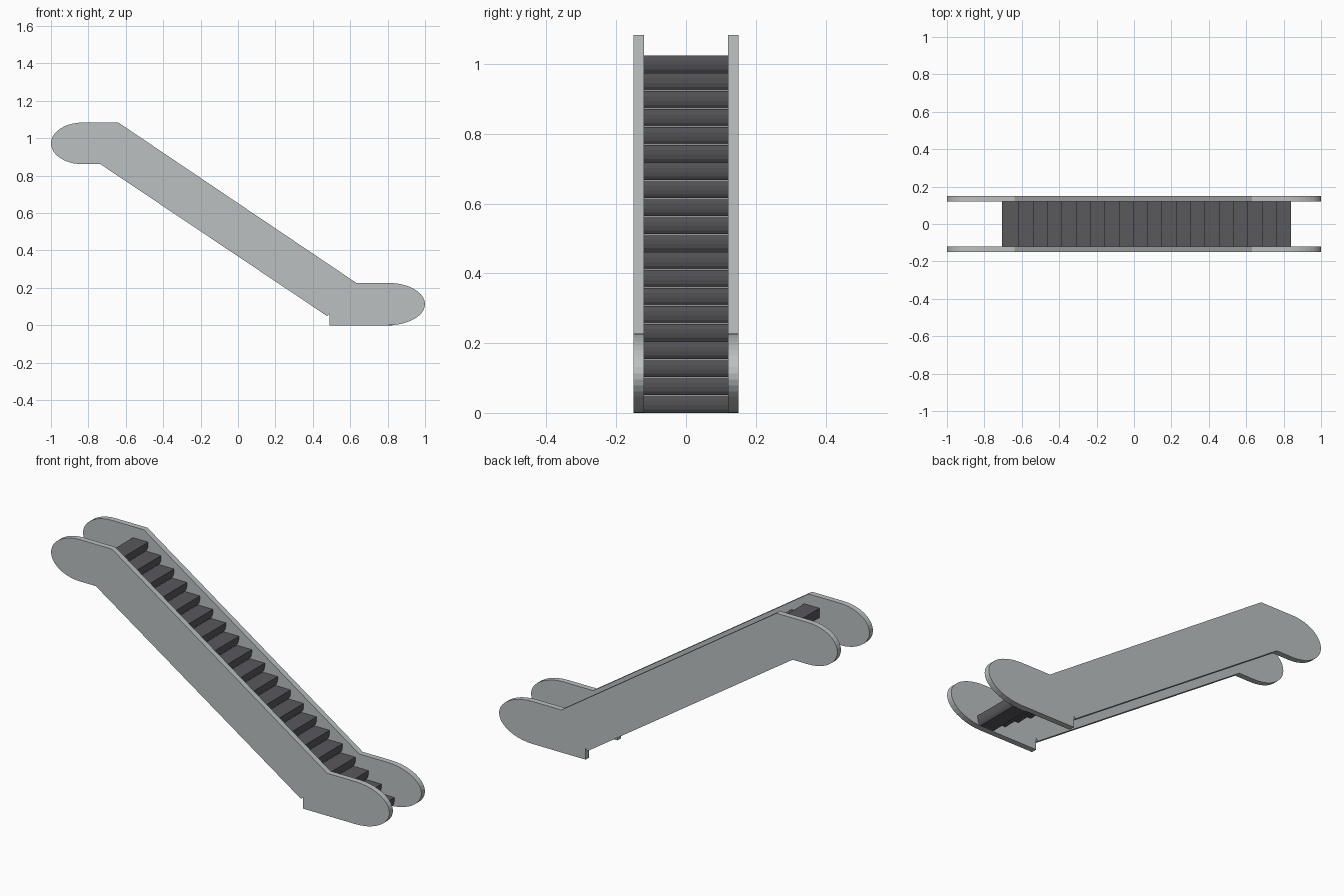
import bpy, bmesh, math

if "Cube" in bpy.data.objects:
    bpy.data.objects.remove(bpy.data.objects["Cube"])


def material(name, color):
    m = bpy.data.materials.new(name)
    m.diffuse_color = (*color, 1)
    m.use_nodes = True
    m.node_tree.nodes["Principled BSDF"].inputs["Base Color"].default_value = m.diffuse_color
    return m


def extrude_profile(name, points, y0, y1, mat):
    """Prism from an x-z outline, extruded along y."""
    bm = bmesh.new()
    face = bm.faces.new([bm.verts.new((x, y0, z)) for x, z in points])
    moved = bmesh.ops.extrude_face_region(bm, geom=[face])["geom"]
    bmesh.ops.translate(bm, vec=(0, y1 - y0, 0),
                        verts=[v for v in moved if isinstance(v, bmesh.types.BMVert)])
    bmesh.ops.recalc_face_normals(bm, faces=bm.faces)
    mesh = bpy.data.meshes.new(name)
    bm.to_mesh(mesh)
    bm.free()
    mesh.materials.append(mat)
    obj = bpy.data.objects.new(name, mesh)
    bpy.context.collection.objects.link(obj)
    return obj


def arc(cx, cz, rx, rz, start, end, n=20):
    return [(cx + rx * math.cos(a), cz + rz * math.sin(a))
            for a in (math.radians(start + (end - start) * i / n) for i in range(n + 1))]


panel_grey = material("panel_grey", (0.50, 0.53, 0.53))
step_grey = material("step_grey", (0.10, 0.10, 0.11))

# Side balustrades: sloped band with rounded landings at both ends
outline = ([(-0.64, 1.084), (0.632, 0.227)]
           + arc(0.80, 0.1135, 0.20, 0.1135, 90, -90)
           + [(0.488, 0.0), (0.488, 0.06), (0.477, 0.049), (-0.735, 0.861)]
           + arc(-0.83, 0.9725, 0.17, 0.1115, 270, 90))
for name, y in (("front_balustrade", -0.15), ("back_balustrade", 0.12)):
    extrude_profile(name, outline, y, y + 0.03, panel_grey)

# Steps: flat tread, riser curving inward towards the tread below
RUN, RISE, COUNT = 0.0766, 0.0513, 20
for i in range(COUNT):
    x, z = -0.705 + i * RUN, 1.025 - i * RISE
    profile = [(0, 0), (0.09, 0), (0.09, -0.015), (0.088, -0.028),
               (0.084, -0.040), (RUN, -0.0502), (0, -0.0502)]
    extrude_profile(f"step_{i + 1:02d}", [(x + px, z + pz) for px, pz in profile],
                    -0.12, 0.12, step_grey)
